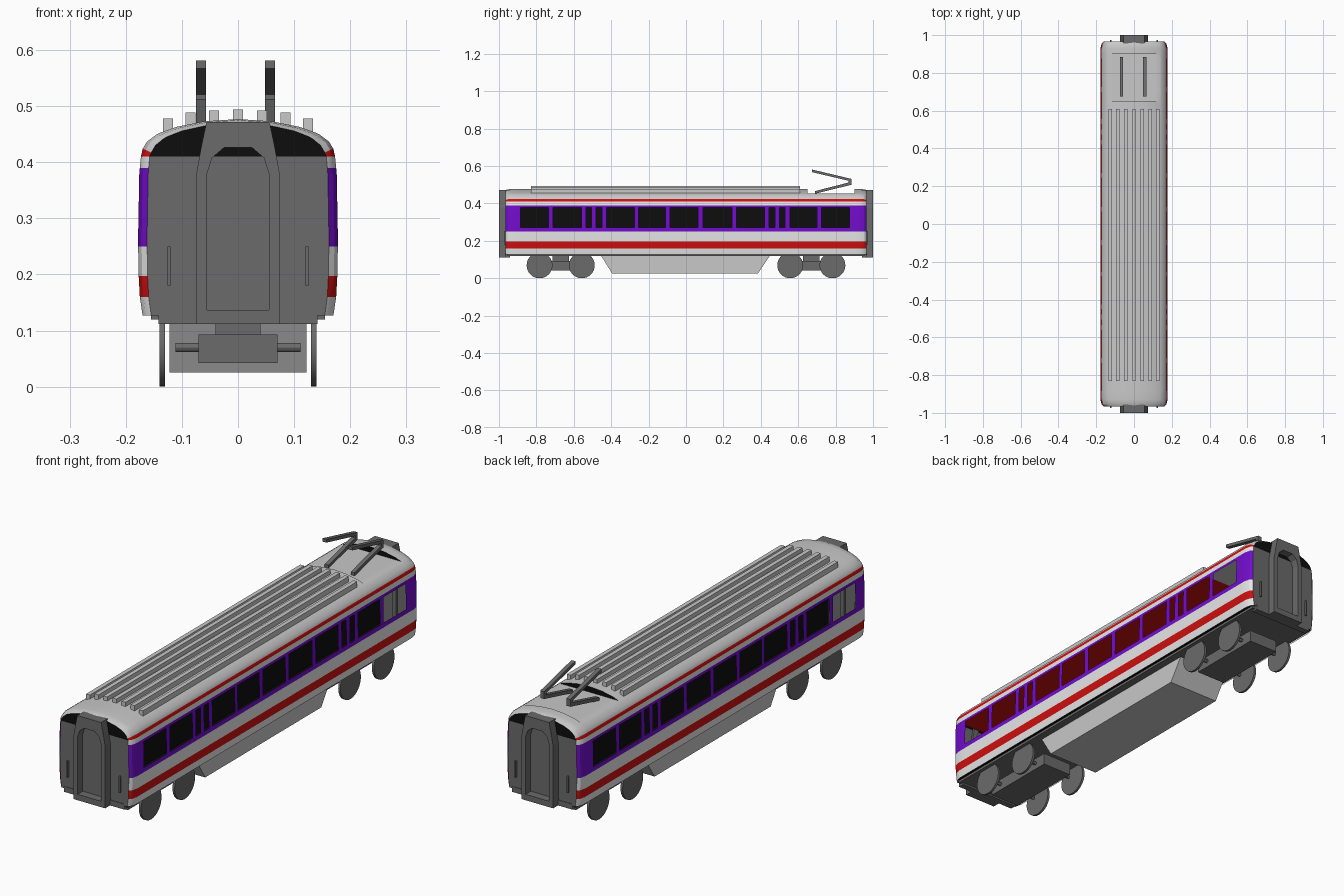
import bpy, bmesh, math
from mathutils import Vector

if "Cube" in bpy.data.objects:
    bpy.data.objects.remove(bpy.data.objects["Cube"])

COLOURS = {
    "white": (0.80, 0.80, 0.80), "light_grey": (0.58, 0.58, 0.58),
    "dark_grey": (0.147, 0.145, 0.145), "black": (0.004, 0.004, 0.004),
    "red": (0.62, 0.005, 0.005), "purple": (0.17, 0.004, 0.60)}
NAMES = list(COLOURS)
MATS = {}
for n, c in COLOURS.items():
    MATS[n] = bpy.data.materials.new(n)
    MATS[n].diffuse_color = (*c, 1)


def finish(name, bm, mat=None, smooth=False):
    """Turn a bmesh into an object; mat=None keeps per-face indices into NAMES."""
    bmesh.ops.recalc_face_normals(bm, faces=bm.faces[:])
    me = bpy.data.meshes.new(name)
    bm.to_mesh(me)
    bm.free()
    for n in ([mat] if mat else NAMES):
        me.materials.append(MATS[n])
    ob = bpy.data.objects.new(name, me)
    bpy.context.collection.objects.link(ob)
    if smooth:
        bpy.ops.object.select_all(action='DESELECT')
        ob.select_set(True)
        bpy.context.view_layer.objects.active = ob
        bpy.ops.object.shade_smooth_by_angle(angle=math.radians(30))
    return ob


def box(name, x, y, z, mat):
    bm = bmesh.new()
    bmesh.ops.create_cube(bm, size=1)
    for v in bm.verts:
        v.co = [(a + b) / 2 + c * (b - a) for (a, b), c in zip((x, y, z), v.co)]
    return finish(name, bm, mat)


def prism(name, pts, x0, x1, mat):
    """Extrude a side-view (y, z) outline across x."""
    bm = bmesh.new()
    f = bm.faces.new([bm.verts.new((x0, y, z)) for y, z in pts])
    r = bmesh.ops.extrude_face_region(bm, geom=[f])
    for v in r["geom"]:
        if isinstance(v, bmesh.types.BMVert):
            v.co.x = x1
    return finish(name, bm, mat)


def cylinder_x(name, x0, x1, y, z, r, seg, mat):
    bm = bmesh.new()
    bmesh.ops.create_cone(bm, cap_ends=True, segments=seg, radius1=r, radius2=r, depth=x1 - x0)
    for v in bm.verts:
        v.co = Vector(((x0 + x1) / 2 + v.co.z, y + v.co.x, z + v.co.y))
    return finish(name, bm, mat, True)


# Body shell: half cross-section lofted along y, with roof well and window openings
HALF = [(.170, .127), (.175, .16), (.177, .197), (.178, .25), (.178, .27), (.176, .378),
        (.175, .39), (.173, .41), (.170, .424), (.162, .437), (.146, .449), (.138, .453),
        (.11, .463), (.06, .473), (0, .477)]
PROFILE = HALF + [(-x, z) for x, z in HALF[-2::-1]]
WINDOWS = [(-.885, -.735), (-.71, -.56), (-.535, -.505), (-.48, -.45), (-.425, -.275),
           (-.255, -.11), (-.085, .065), (.09, .245), (.27, .42), (.445, .475),
           (.5, .53), (.555, .70), (.725, .875)]
WELL = (.65, .90)
WELL_Z = .453
BANDS = [(.16, "white"), (.197, "red"), (.25, "white"), (.39, "purple"),
         (.41, "white"), (.424, "red"), (1, "light_grey")]

stations = [(s * y, k, d, False) for s in (-1, 1)
            for y, k, d in ((.965, .91, .007), (.955, .965, .002), (.93, 1, 0))]
for y in {e for w in WINDOWS for e in w}:
    stations.append((y, 1, 0, WELL[0] < y < WELL[1]))
for y in WELL:
    stations += [(y, 1, 0, False), (y, 1, 0, True)]
# at the near edge the well starts after the full section, at the far edge it ends before it
stations.sort(key=lambda s: (s[0], s[3] if s[0] < .8 else not s[3]))

bm = bmesh.new()
rings = []
for y, k, drop, well in stations:
    ring = []
    for x, z in PROFILE:
        zz = z - (drop if z > .42 else 0)
        ring.append(bm.verts.new((x * k, y, min(zz, WELL_Z) if well else zz)))
    rings.append(ring)
for (ya, *_), (yb, *_), ra, rb in zip(stations, stations[1:], rings, rings[1:]):
    for i in range(len(PROFILE) - 1):
        z = (PROFILE[i][1] + PROFILE[i + 1][1]) / 2
        ym = (ya + yb) / 2
        if ya == yb and z < WELL_Z:
            continue
        if .27 < z < .378 and any(a < ym < b for a, b in WINDOWS):
            continue
        f = bm.faces.new((ra[i], ra[i + 1], rb[i + 1], rb[i]))
        colour = "black" if ya == yb else next(c for t, c in BANDS if z < t)
        f.material_index = NAMES.index(colour)
# End walls: dark grey below, black under the roof arch
for ring in (rings[0], rings[-1]):
    n = len(ring)
    for i in range(n // 2):
        vs = [ring[i], ring[i + 1], ring[n - 2 - i], ring[n - 1 - i]]
        if vs[1] is vs[2]:
            vs.pop(2)
        f = bm.faces.new(vs)
        z = (PROFILE[i][1] + PROFILE[i + 1][1]) / 2
        f.material_index = NAMES.index("black" if z > .41 else "dark_grey")
bmesh.ops.remove_doubles(bm, verts=bm.verts[:], dist=.0001)
finish("body_shell", bm, None, True)

# Interior seen through the windows
box("interior_core", (-.003, .003), (-.955, .955), (.13, .407), "black")
box("interior_floor", (-.165, .165), (-.95, .95), (.131, .136), "black")
box("ceiling_main", (-.165, .165), (-.95, WELL[0]), (.408, .412), "red")
box("ceiling_end", (-.165, .165), (WELL[1], .95), (.408, .412), "red")
box("ceiling_under_well", (-.165, .165), WELL, (.408, .412), "light_grey")

# Underframe and equipment box
box("underframe", (-.155, .155), (-.955, .955), (.12, .13), "dark_grey")
prism("underfloor_equipment", [(-.46, .13), (-.395, .025), (.385, .025), (.455, .13)],
      -.122, .122, "light_grey")

# Roof ribs
for i, (x, top) in enumerate([(0, .494), (.043, .492), (.085, .489), (.125, .478)]):
    for s in ((1,) if x == 0 else (-1, 1)):
        box(f"roof_rib_{i}_{s}", (s * x - .009, s * x + .009), (-.83, .61),
            (top - .035, top), "light_grey")

# Current collectors: two folded arms
for i, x in enumerate((-.066, .057)):
    prism(f"collector_arm_{i}",
          [(.69, .452), (.885, .500), (.885, .531), (.675, .581), (.675, .567),
           (.870, .521), (.870, .512), (.69, .466)], x - .009, x + .009, "dark_grey")

# Gangways, end sills and handrails at both ends
INNER = [(.055, .137), (.055, .38), (.046, .408), (.025, .426)]
OUTER = [(.075, .112), (.075, .375), (.065, .43), (.056, .472)]
for s in (-1, 1):
    loops = []
    bm = bmesh.new()
    for pts in (OUTER, INNER):
        full = pts + [(-x, z) for x, z in pts[::-1]]
        loops.append([[bm.verts.new((x, s * y, z)) for x, z in full] for y in (.955, 1.0)])
    (ob_, of), (ib, inf) = loops
    n = len(of)
    for i in range(n):
        j = (i + 1) % n
        for a, b in ((of, inf), (ob_, of), (inf, ib), (ib, ob_)):
            bm.faces.new((a[i], a[j], b[j], b[i]))
    finish(f"gangway_frame_{s}", bm, "dark_grey")
    ys = sorted((s * .94, s * .967))
    box(f"end_sill_{s}", (-.142, .142), ys, (.112, .135), "dark_grey")
    for t in (-1, 1):
        box(f"handrail_{s}_{t}", (t * .123 - .003, t * .123 + .003),
            sorted((s * .96, s * .974)), (.18, .25), "dark_grey")

    # Bogies
    c = s * .67
    box(f"bogie_frame_{s}", (-.07, .07), (c - .17, c + .17), (.042, .093), "dark_grey")
    box(f"bogie_pivot_{s}", (-.04, .04), (c - .045, c + .045), (.09, .125), "dark_grey")
    for w in (-1, 1):
        y = c + w * .113
        cylinder_x(f"axle_{s}_{w}", -.111, .111, y, .07, .008, 12, "dark_grey")
        for t in (-1, 1):
            x0, x1 = sorted((t * .13, t * .14))
            cylinder_x(f"wheel_{s}_{w}_{t}", x0, x1, y, .069, .069, 32, "dark_grey")

for m in bpy.data.materials:
    if m.users and not m.is_grease_pencil:
        m.use_nodes = True
        m.node_tree.nodes["Principled BSDF"].inputs["Base Color"].default_value = m.diffuse_color
